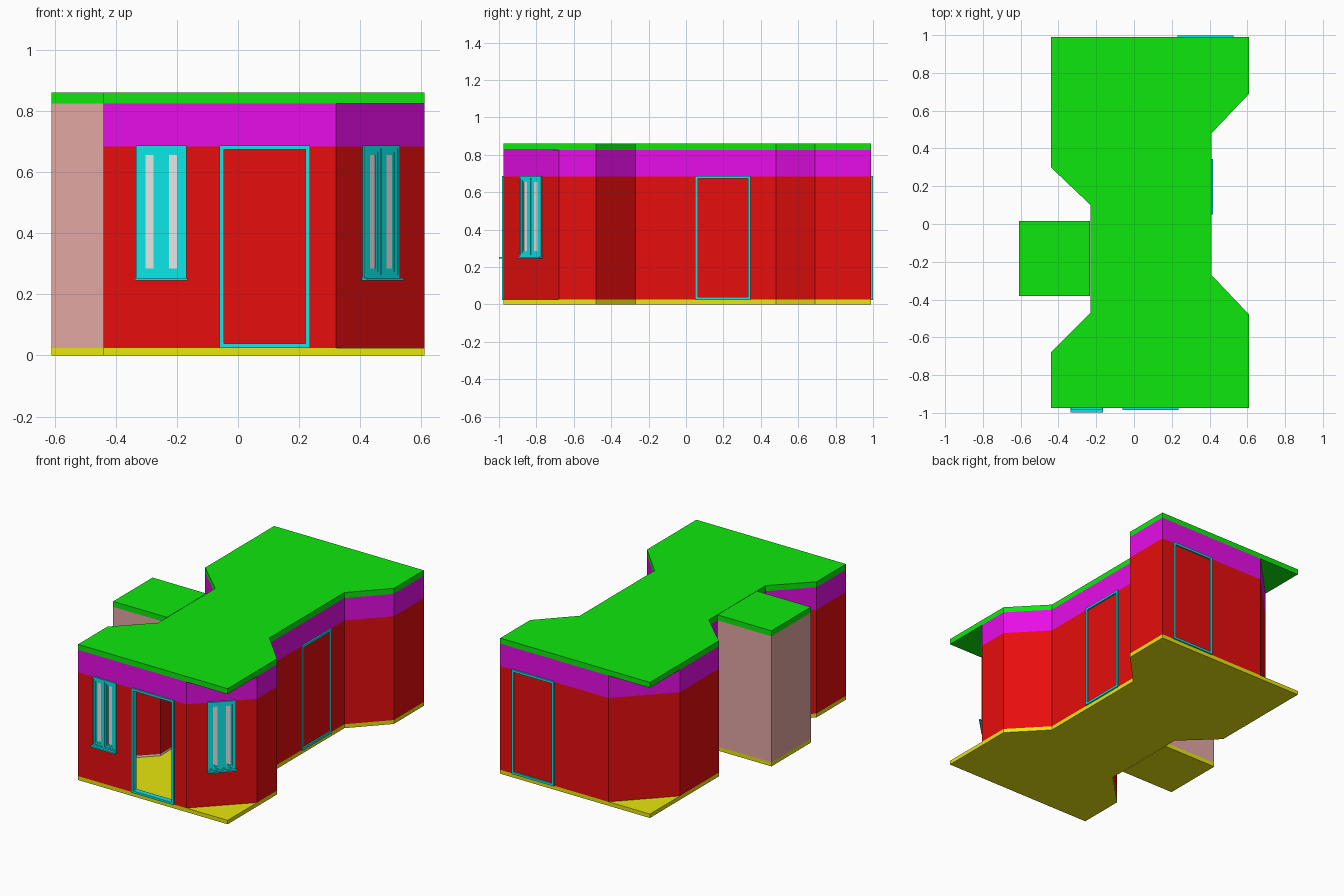
import bpy
import bmesh
from math import radians
from mathutils import Matrix

cube = bpy.data.objects.get("Cube")
if cube:
    bpy.data.objects.remove(cube, do_unlink=True)


def material(name, *rgb):
    m = bpy.data.materials.new(name)
    m.use_nodes = True
    m.diffuse_color = (*rgb, 1)
    m.node_tree.nodes["Principled BSDF"].inputs["Base Color"].default_value = (*rgb, 1)
    return m


RED = material("wall red", 0.8, 0.004, 0.004)
MAGENTA = material("band magenta", 0.8, 0.004, 0.8)
GREEN = material("roof green", 0.004, 0.8, 0.004)
YELLOW = material("floor yellow", 0.8, 0.8, 0.004)
TEAL = material("frame teal", 0.004, 0.8, 0.8)
PINK = material("annex pink", 0.76, 0.39, 0.37)
GREY = material("pale grey", 0.8, 0.8, 0.8)

FLOOR, SKIRT, BAND, CEILING, TOP = 0.025, 0.037, 0.683, 0.825, 0.86


def finish(name, bm, mats):
    mesh = bpy.data.meshes.new(name)
    bm.to_mesh(mesh)
    bm.free()
    for m in mats:
        mesh.materials.append(m)
    ob = bpy.data.objects.new(name, mesh)
    bpy.context.collection.objects.link(ob)
    return ob


def slab(name, outline, z0, z1, mat):
    """Flat plate with the given outline."""
    bm = bmesh.new()
    base = bm.faces.new([bm.verts.new((x, y, z0)) for x, y in outline])
    top = bmesh.ops.extrude_face_region(bm, geom=[base])["geom"]
    bmesh.ops.translate(bm, vec=(0, 0, z1 - z0),
                        verts=[v for v in top if isinstance(v, bmesh.types.BMVert)])
    bmesh.ops.recalc_face_normals(bm, faces=bm.faces)
    return finish(name, bm, [mat])


def wall(name, path, levels, mats, closed):
    """Thin wall along a counter-clockwise path, thickened inwards."""
    bm = bmesh.new()
    rows = [[bm.verts.new((x, y, z)) for x, y in path] for z in levels]
    count = len(path) if closed else len(path) - 1
    skirted = len(levels) > 2
    for r, (low, high) in enumerate(zip(rows, rows[1:])):
        for i in range(count):
            j = (i + 1) % len(path)
            f = bm.faces.new((low[i], low[j], high[j], high[i]))
            f.material_index = 1 if skirted and r == 0 else 0
    ob = finish(name, bm, mats)
    mod = ob.modifiers.new("thickness", 'SOLIDIFY')
    mod.thickness, mod.offset, mod.use_even_offset = 0.02, -1, True
    if skirted:  # inner side of the lowest row becomes the skirting
        mod.material_offset = 1
    return ob


def box(bm, x0, x1, y0, y1, z0, z1, index=0):
    mat = Matrix.Translation(((x0 + x1) / 2, (y0 + y1) / 2, (z0 + z1) / 2))
    mat = mat @ Matrix.Diagonal((x1 - x0, y1 - y0, z1 - z0, 1))
    verts = bmesh.ops.create_cube(bm, size=1, matrix=mat)["verts"]
    for f in {f for v in verts for f in v.link_faces}:
        f.material_index = index


def ring(bm, x0, x1, z0, z1, bar, out, back=0.0):
    """Rectangular frame of four bars standing proud of the wall."""
    for a, b in ((x0, x0 + bar), (x1 - bar, x1)):
        box(bm, a, b, -out, back, z0, z1)
    for a, b in ((z0, z0 + bar), (z1 - bar, z1)):
        box(bm, x0 + bar, x1 - bar, -out, back, a, b)


def place(ob, x, y, degrees):
    ob.location = (x, y, 0)
    ob.rotation_euler.z = radians(degrees)


def door_frame(name, x, y, degrees):
    bm = bmesh.new()
    ring(bm, -0.148, 0.148, FLOOR, 0.687, 0.014, 0.009, 0.025)
    place(finish(name, bm, [TEAL]), x, y, degrees)


def window(name, x, y, degrees):
    bm = bmesh.new()
    ring(bm, -0.083, 0.083, 0.253, 0.687, 0.01, 0.008)
    box(bm, -0.004, 0.004, -0.008, 0, 0.263, 0.677)
    for side in (-1, 1):
        c = side * 0.0385
        ring(bm, c - 0.0345, c + 0.0345, 0.263, 0.677, 0.012, 0.005)
        ring(bm, c - 0.0225, c + 0.0225, 0.275, 0.665, 0.0095, 0.003)
        box(bm, c - 0.013, c + 0.013, -0.0015, 0, 0.284, 0.656, 1)
    box(bm, -0.086, 0.086, -0.024, 0, 0.245, 0.254)
    place(finish(name, bm, [TEAL, GREY]), x, y, degrees)


# Floor and roof share one outline with a pinched waist
plan = [(-0.44, -0.975), (0.61, -0.975), (0.61, -0.48), (0.41, -0.27),
        (0.41, 0.48), (0.61, 0.69), (0.61, 0.99), (-0.44, 0.99),
        (-0.44, 0.30), (-0.23, 0.10), (-0.23, -0.47), (-0.44, -0.68)]
annex = [(-0.61, -0.38), (-0.232, -0.38), (-0.232, 0.015), (-0.61, 0.015)]
for prefix, outline in (("main", plan), ("annex", annex)):
    slab(prefix + "_floor", outline, 0, FLOOR, YELLOW)
    slab(prefix + "_roof", outline, CEILING, TOP, GREEN)

# Walls cut two corners of the plan; the path starts and ends at the front door
door_left, door_right = (-0.06, -0.975), (0.235, -0.975)
path = ([door_right, (0.32, -0.975), (0.61, -0.68)] + plan[2:7]
        + [(-0.15, 0.99), (-0.44, 0.69)] + plan[8:] + [plan[0], door_left])
wall("main_walls", path, (FLOOR, SKIRT, BAND), [RED, RED, GREY], False)
wall("upper_band", path, (BAND, CEILING), [MAGENTA], True)
wall("annex_walls", annex, (FLOOR, CEILING), [PINK], True)

# Doors and windows
door_frame("front_door_frame", 0.0875, -0.975, 0)
door_frame("side_door_frame", 0.41, 0.197, 90)
door_frame("back_door_frame", 0.378, 0.99, 180)
window("front_window", -0.251, -0.975, 0)
window("corner_window", 0.466, -0.829, 45)
